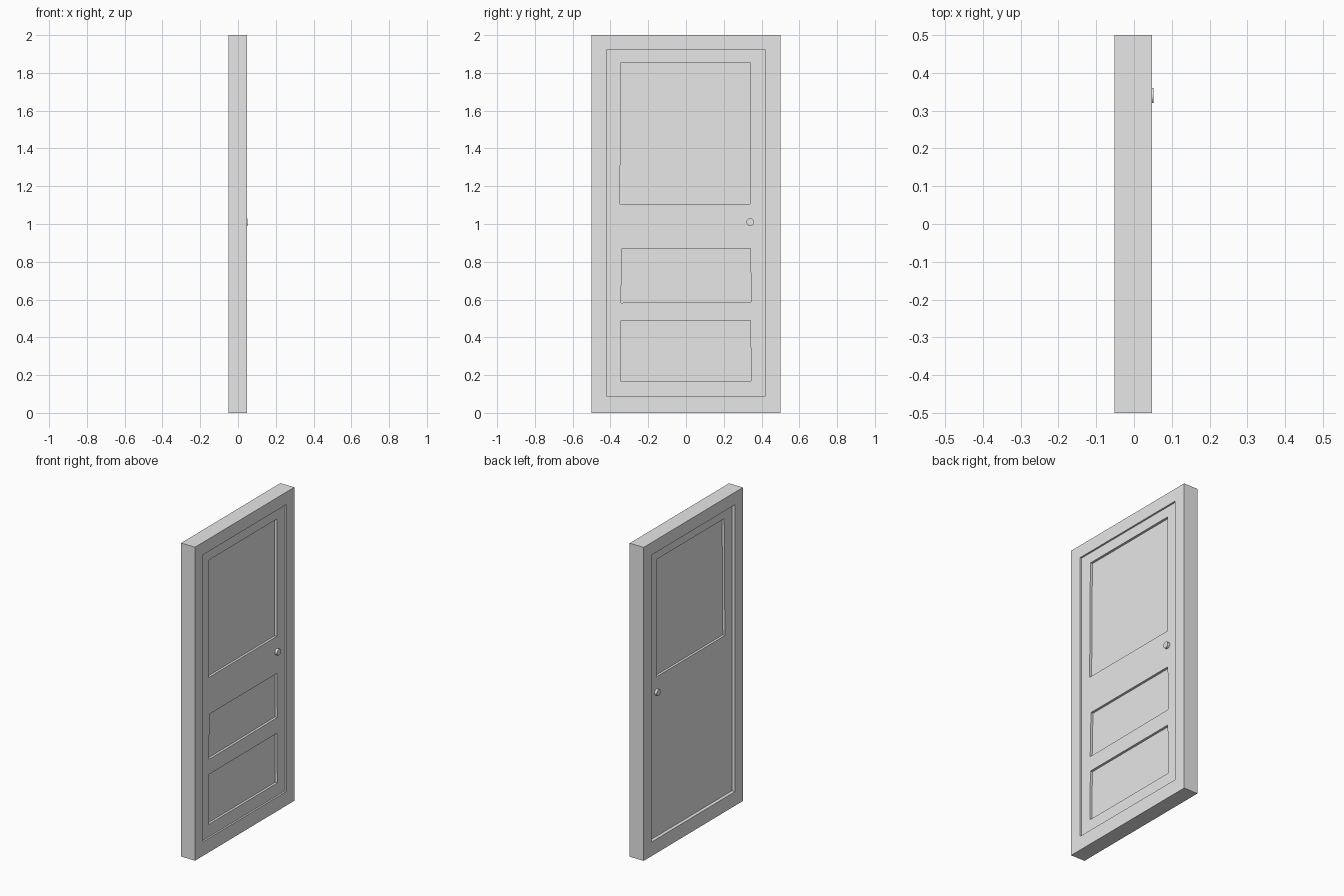
import bpy
import math

cube = bpy.data.objects.get("Cube")
if cube:
    bpy.data.objects.remove(cube, do_unlink=True)

BACK, FACE = -0.0515, 0.047      # the two broad sides of the slab along x

grey = bpy.data.materials.new("plain_grey")
grey.use_nodes = True
colour = (0.8, 0.8, 0.8, 1)
grey.diffuse_color = colour
grey.node_tree.nodes["Principled BSDF"].inputs["Base Color"].default_value = colour


def prism(name, outline, x0, x1):
    """Extrude a four-cornered (y, z) outline from x0 to x1 (x0 < x1)."""
    verts = [(x, y, z) for x in (x0, x1) for y, z in outline]
    sides = [(i, (i + 1) % 4, (i + 1) % 4 + 4, i + 4) for i in range(4)]
    mesh = bpy.data.meshes.new(name)
    mesh.from_pydata(verts, [], [(3, 2, 1, 0), (4, 5, 6, 7)] + sides)
    mesh.materials.append(grey)
    obj = bpy.data.objects.new(name, mesh)
    bpy.context.collection.objects.link(obj)
    return obj


def rect(y, z0, z1):
    return [(-y, z0), (y, z0), (y, z1), (-y, z1)]


def recess(target, outline, side, depth):
    """Sink an outline into one broad side of the target."""
    if side > 0:
        cutter = prism("recess_cutter", outline, FACE - depth, FACE + 0.1)
    else:
        cutter = prism("recess_cutter", outline, BACK - 0.1, BACK + depth)
    cutter.hide_render = True
    mod = target.modifiers.new("recess", 'BOOLEAN')
    mod.operation, mod.solver, mod.object = 'DIFFERENCE', 'EXACT', cutter
    bpy.context.view_layer.objects.active = target
    bpy.ops.object.modifier_apply(modifier=mod.name)
    bpy.data.objects.remove(cutter, do_unlink=True)


# Door slab
door = prism("door_slab", rect(0.5, 0, 2), BACK, FACE)

# Shallow field inside the outer frame, then the slightly uneven panels
field = rect(0.42, 0.09, 1.92)
upper = [(-0.35, 1.107), (0.34, 1.107), (0.34, 1.855), (-0.343, 1.855)]
middle = [(-0.345, 0.583), (0.345, 0.588), (0.341, 0.87), (-0.338, 0.87)]
lower = [(-0.348, 0.17), (0.345, 0.17), (0.341, 0.488), (-0.343, 0.488)]

FRONT_DEPTH, BACK_DEPTH, PANEL_DEPTH = 0.011, 0.022, 0.015
recess(door, field, 1, FRONT_DEPTH)
for panel in (upper, middle, lower):
    recess(door, panel, 1, FRONT_DEPTH + PANEL_DEPTH)
recess(door, field, -1, BACK_DEPTH)
recess(door, upper, -1, BACK_DEPTH + PANEL_DEPTH)

# Small round knob on each side
for name, base, direction in (("face_knob", FACE - FRONT_DEPTH, 1),
                              ("back_knob", BACK + BACK_DEPTH, -1)):
    length, sunk = 0.0155, 0.003
    bpy.ops.mesh.primitive_cylinder_add(
        vertices=24, radius=0.02, depth=length + sunk,
        location=(base + direction * (length - sunk) / 2, 0.34, 1.01),
        rotation=(0, math.pi / 2, 0))
    knob = bpy.context.object
    knob.name = name
    knob.data.materials.append(grey)
    bpy.ops.object.shade_smooth_by_angle()
